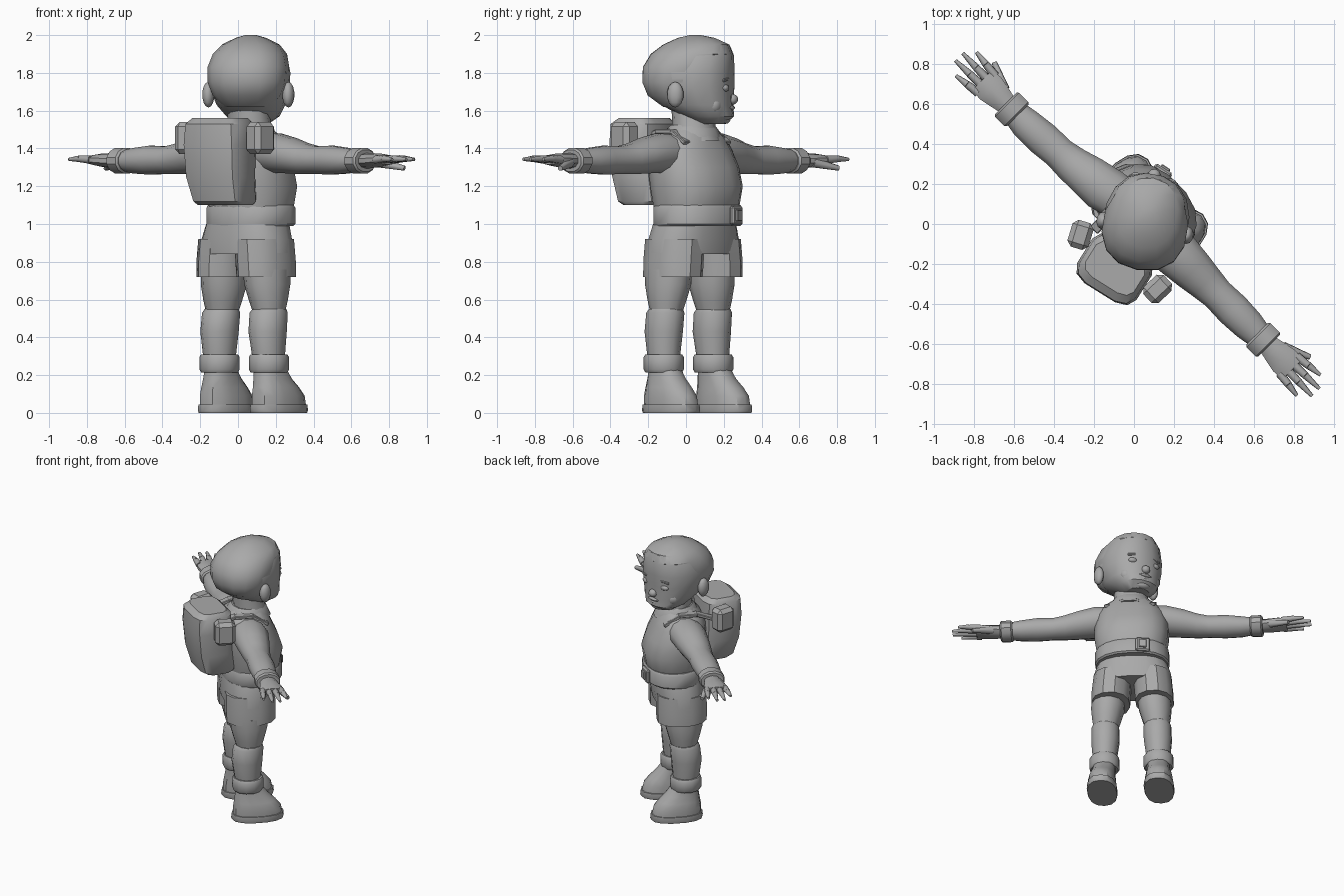
import bpy, bmesh, math
from mathutils import Matrix, Vector

grey = bpy.data.materials.new("plain_grey")
grey.diffuse_color = (0.40, 0.40, 0.40, 1)


def frame(x, y, turn):
    return Matrix.Translation((x, y, 0)) @ Matrix.Rotation(math.radians(turn), 4, 'Z')


BODY = frame(0.04, 0.02, 135)   # local -y is forward, local x is sideways
HIPS = frame(0.043, 0.037, 135)
HEAD = frame(0.06, 0.01, 170)   # head is turned to one side


def finish(bm, name, M, angle=35):
    bmesh.ops.recalc_face_normals(bm, faces=bm.faces)
    bm.transform(M)
    me = bpy.data.meshes.new(name)
    bm.to_mesh(me)
    bm.free()
    me.materials.append(grey)
    ob = bpy.data.objects.new(name, me)
    bpy.context.collection.objects.link(ob)
    bpy.ops.object.select_all(action='DESELECT')
    ob.select_set(True)
    bpy.context.view_layer.objects.active = ob
    bpy.ops.object.shade_smooth_by_angle(angle=math.radians(angle))
    return ob


def loft(name, M, rings, axis='Z', n=14, p=1.0, mx=1):
    """rings: (position along axis, centre a, centre b, radius a, radius b); p < 1 squares the section"""
    bm = bmesh.new()
    loops = []
    for t, a, b, ra, rb in rings:
        loop = []
        for i in range(n):
            w = 2 * math.pi * (i + 0.5) / n
            c, s = math.cos(w), math.sin(w)
            u = a + ra * math.copysign(abs(c) ** p, c)
            v = b + rb * math.copysign(abs(s) ** p, s)
            co = (u, v, t) if axis == 'Z' else (t, u, v)
            loop.append(bm.verts.new((co[0] * mx, co[1], co[2])))
        loops.append(loop)
    for A, B in zip(loops, loops[1:]):
        for i in range(n):
            j = (i + 1) % n
            bm.faces.new((A[i], A[j], B[j], B[i]))
    bm.faces.new(loops[0])
    bm.faces.new(loops[-1])
    return finish(bm, name, M)


def box(name, M, loc, size, rot=(0, 0, 0), bev=0.01):
    bm = bmesh.new()
    bmesh.ops.create_cube(bm, size=1)
    bmesh.ops.scale(bm, vec=size, verts=bm.verts)
    bmesh.ops.bevel(bm, geom=bm.edges[:], offset=bev, segments=1, affect='EDGES')
    R = Matrix.Identity(4)
    for ang, ax in zip(rot, 'XYZ'):
        R = Matrix.Rotation(math.radians(ang), 4, ax) @ R
    return finish(bm, name, M @ Matrix.Translation(loc) @ R)


def ball(name, M, loc, size):
    bm = bmesh.new()
    bmesh.ops.create_uvsphere(bm, u_segments=10, v_segments=7, radius=1)
    return finish(bm, name, M @ Matrix.Translation(loc) @ Matrix.Diagonal((*size, 1)), 50)


def rod(name, M, p, q, r1, r2, n=7):
    p, q = Vector(p), Vector(q)
    d = q - p
    bm = bmesh.new()
    bmesh.ops.create_cone(bm, cap_ends=True, segments=n, radius1=r1, radius2=r2, depth=d.length)
    R = d.to_track_quat('Z', 'Y').to_matrix().to_4x4()
    return finish(bm, name, M @ Matrix.Translation((p + q) / 2) @ R, 60)


# Head, hair, neck
loft("head", HEAD, [(1.53, 0, -.12, .08, .08), (1.57, 0, -.11, .14, .135), (1.63, 0, -.05, .18, .19),
                    (1.72, 0, -.01, .208, .235), (1.80, 0, -.005, .214, .24), (1.89, 0, -.025, .193, .22),
                    (1.945, 0, -.045, .15, .178), (1.98, 0, -.045, .085, .105), (1.995, 0, -.04, .03, .03)], n=16, p=.9)
loft("hair", HEAD, [(1.62, 0, .04, .13, .09), (1.68, 0, .05, .185, .165), (1.75, 0, .045, .212, .2),
                    (1.83, 0, .03, .215, .212), (1.90, 0, -.02, .194, .22), (1.95, 0, -.045, .15, .178),
                    (1.985, 0, -.045, .08, .1), (2.0, 0, -.04, .03, .03)], n=14, p=.9)
loft("neck", BODY, [(1.44, 0, -.05, .13, .13), (1.52, 0, -.03, .12, .11), (1.60, 0, -.02, .115, .105)], n=12)
for s, side in ((1, "left"), (-1, "right")):
    ball(side + "_ear", HEAD, (s * .215, .03, 1.685), (.032, .045, .068))
    ball(side + "_eye", HEAD, (s * .085, -.213, 1.72), (.036, .024, .02))
    box(side + "_brow", HEAD, (s * .085, -.216, 1.765), (.08, .025, .016), (0, s * 8, s * 15), .004)
    ball(side + "_cheek", HEAD, (s * .085, -.16, 1.63), (.07, .045, .055))
ball("nose", HEAD, (0, -.24, 1.66), (.032, .03, .028))
ball("upper_lip", HEAD, (0, -.232, 1.615), (.05, .02, .012))
ball("lower_lip", HEAD, (0, -.225, 1.593), (.04, .02, .012))
ball("chin", HEAD, (0, -.2, 1.555), (.055, .03, .025))

# Torso, collar, belt
loft("torso", BODY, [(1.04, 0, -.04, .22, .18), (1.10, .005, -.045, .24, .195), (1.20, .005, -.045, .255, .212),
                     (1.30, .005, -.025, .255, .2), (1.39, 0, -.005, .24, .178), (1.46, 0, -.005, .195, .15),
                     (1.51, 0, -.015, .12, .11)], n=16, p=.85)
loft("collar", BODY, [(1.46, 0, -.02, .155, .15), (1.50, 0, -.02, .14, .135), (1.525, 0, -.02, .12, .11)], n=12)
loft("belt", BODY, [(.99, .01, -.045, .247, .198), (1.0, .01, -.05, .255, .204), (1.085, .01, -.05, .255, .204),
                    (1.1, .01, -.05, .245, .194)], n=18, p=.9)
box("buckle", BODY, (.1, -.248, 1.045), (.1, .03, .1), (0, 0, 12))
box("buckle_plate", BODY, (.1, -.265, 1.045), (.05, .02, .06), (0, 0, 12), .004)

# Shorts
loft("shorts_hips", HIPS, [(.84, 0, 0, .275, .175), (.92, 0, -.005, .268, .182), (1.0, 0, -.012, .24, .178)],
     n=18, p=.85)

# Legs and boots
for s, side in ((1, "left"), (-1, "right")):
    loft(side + "_shorts_leg", HIPS, [(.72, .15, 0, .132, .172), (.80, .146, 0, .134, .175),
                                      (.92, .135, 0, .132, .173)], n=12, p=.9, mx=s)
    loft(side + "_thigh", BODY, [(.54, .175, 0, .085, .09), (.60, .17, 0, .1, .108), (.68, .162, 0, .115, .13),
                                 (.76, .158, 0, .115, .135)], n=12, mx=s)
    loft(side + "_shin", BODY, [(.2, .185, .01, .075, .08), (.32, .183, .012, .085, .093), (.43, .18, .015, .097, .106),
                                (.53, .178, .005, .098, .104), (.55, .178, 0, .09, .09)], n=12, mx=s)
    loft(side + "_gaiter", BODY, [(.215, .185, .01, .095, .1), (.23, .185, .01, .105, .108),
                                  (.295, .185, .01, .105, .108), (.31, .185, .01, .095, .1)], n=12, mx=s)
    loft(side + "_boot", BODY, [(.04, .195, -.055, .095, .17), (.09, .195, -.05, .095, .165),
                                (.135, .193, -.035, .088, .142), (.18, .188, -.015, .08, .115),
                                (.23, .185, 0, .078, .09)], n=14, p=.85, mx=s)
    loft(side + "_sole", BODY, [(0, .195, -.055, .1, .176), (.012, .195, -.055, .104, .182),
                                (.045, .195, -.055, .102, .178)], n=14, p=.85, mx=s)

# Arms and hands
for s, side in ((1, "left"), (-1, "right")):
    back = .07 if s > 0 else -.005
    loft(side + "_sleeve", BODY, [(.13, 0, 1.375, .115, .1), (.24, back * .3, 1.375, .124, .107),
                                  (.36, back * .5, 1.36, .11, .096), (.45, back * .7, 1.345, .096, .084),
                                  (.53, back * .8, 1.338, .085, .075), (.64, back * .9, 1.338, .09, .079),
                                  (.75, back, 1.335, .083, .07), (.85, back, 1.335, .065, .055)], 'X', 12, mx=s)
    loft(side + "_cuff", BODY, [(.81, back, 1.335, .078, .06), (.82, back, 1.335, .088, .07),
                                (.885, back, 1.335, .088, .07), (.895, back, 1.335, .08, .06)], 'X', 12, mx=s)
    loft(side + "_palm", BODY, [(.86, back, 1.335, .05, .04), (.93, back, 1.335, .065, .04),
                                (1.0, back, 1.338, .08, .036), (1.06, back, 1.34, .076, .026)], 'X', 10, mx=s)
    for i, reach in enumerate((1.18, 1.225, 1.225, 1.17)):
        k = i - 1.5
        root = (s * 1.03, back + k * .04, 1.34)
        mid = (s * (reach + 1.03) / 2, back + k * .046, 1.345)
        rod(f"{side}_finger_{i + 1}", BODY, root, mid, .023, .019)
        rod(f"{side}_fingertip_{i + 1}", BODY, mid, (s * reach, back + k * .052, 1.342), .019, .009)
    rod(side + "_thumb", BODY, (s * .95, back - .045, 1.325), (s * 1.08, back - .105, 1.295), .028, .014)

# Backpack, slung slightly off the back axis
PACK = frame(-.1, -.23, 148)
loft("backpack", PACK, [(1.1, -.01, -.045, .14, .1), (1.12, -.01, -.04, .155, .125), (1.25, 0, -.015, .172, .135),
                        (1.42, 0, -.005, .178, .142), (1.53, 0, -.005, .168, .137), (1.56, 0, -.01, .145, .1)],
     n=12, p=.5)
for s, side in ((1, "left"), (-1, "right")):
    box(side + "_pack_pouch", PACK, (s * .235, -.06 if s > 0 else -.035, 1.455), (.11, .14, .17), (0, 0, s * 15), .025)
    # Shoulder straps run from the pack over the shoulders
    path = [(.13, .2, 1.45), (.14, .09, 1.49), (.145, -.03, 1.49), (.15, -.13, 1.43)]
    for i, (a, b) in enumerate(zip(path, path[1:])):
        a, b = Vector(a), Vector(b)
        a.x *= s
        b.x *= s
        d = b - a
        tilt = math.degrees(math.atan2(d.z, d.y))
        box(f"{side}_strap_{i + 1}", BODY, (a + b) / 2, (.055, d.length + .01, .022), (tilt, 0, 0), .004)
